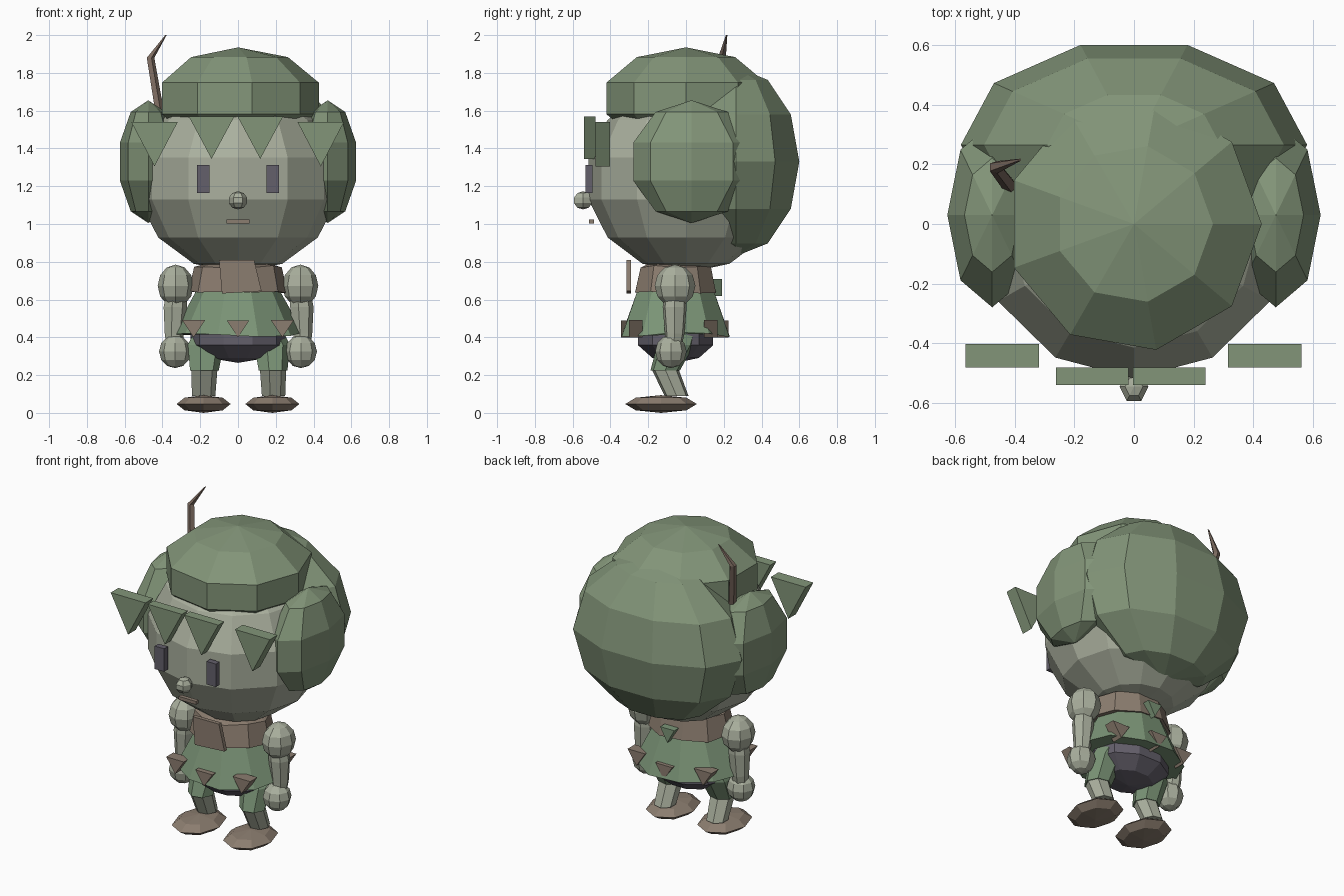
import bpy, bmesh, math, random
from mathutils import Vector

if "Cube" in bpy.data.objects:
    bpy.data.objects.remove(bpy.data.objects["Cube"])

random.seed(4)


def material(name, rgb):
    m = bpy.data.materials.new(name)
    m.diffuse_color = (*rgb, 1)
    m.use_nodes = True
    m.node_tree.nodes["Principled BSDF"].inputs["Base Color"].default_value = m.diffuse_color
    return m


GREEN = material("leaf green", (0.225, 0.30, 0.19))
TUNIC = material("tunic green", (0.20, 0.30, 0.185))
SKIN = material("pale skin", (0.40, 0.43, 0.34))
BROWN = material("brown", (0.26, 0.205, 0.16))
TWIG = material("twig brown", (0.20, 0.145, 0.115))
DARK = material("dark grey purple", (0.125, 0.115, 0.145))


def loft(name, rings, mat):
    """Skin a list of point rings; a ring of one point is a pole, open ends are capped."""
    bm = bmesh.new()
    loops = [[bm.verts.new(p) for p in r] for r in rings]
    for a, b in zip(loops, loops[1:]):
        n = max(len(a), len(b))
        for i in range(n):
            j = (i + 1) % n
            if len(a) == 1:
                bm.faces.new((a[0], b[i], b[j]))
            elif len(b) == 1:
                bm.faces.new((a[i], a[j], b[0]))
            else:
                bm.faces.new((a[i], a[j], b[j], b[i]))
    for end in (loops[0], loops[-1]):
        if len(end) > 2:
            bm.faces.new(end)
    bmesh.ops.recalc_face_normals(bm, faces=bm.faces[:])
    me = bpy.data.meshes.new(name)
    bm.to_mesh(me)
    bm.free()
    me.materials.append(mat)
    ob = bpy.data.objects.new(name, me)
    bpy.context.collection.objects.link(ob)
    return ob


def circle(c, rx, ry, n, jitter=0):
    return [(c[0] + rx * math.cos(math.tau * i / n), c[1] + ry * math.sin(math.tau * i / n),
             c[2] + random.uniform(-jitter, jitter)) for i in range(n)]


def ball(name, c, r, seg, rings, mat):
    """Faceted ellipsoid with its poles on the z axis."""
    out = [[(c[0], c[1], c[2] - r[2])]]
    for k in range(1, rings):
        a = math.pi * k / rings
        out.append(circle((c[0], c[1], c[2] - r[2] * math.cos(a)),
                          r[0] * math.sin(a), r[1] * math.sin(a), seg))
    return loft(name, out + [[(c[0], c[1], c[2] + r[2])]], mat)


def tube(name, stops, seg, mat):
    """Tapered limb through horizontal rings given as (x, y, z, radius)."""
    return loft(name, [circle(s[:3], s[3], s[3], seg) for s in stops], mat)


def prism(name, outline, y0, y1, mat):
    """Extrude a front-facing (x, z) outline along y."""
    return loft(name, [[(x, y, z) for x, z in outline] for y in (y0, y1)], mat)


def box(name, x0, x1, z0, z1, y0, y1, mat):
    return prism(name, [(x0, z0), (x1, z0), (x1, z1), (x0, z1)], y0, y1, mat)


def spike(name, x, half, z_top, z_tip, y0, y1, mat):
    return prism(name, [(x - half, z_top), (x + half, z_top), (x, z_tip)], y0, y1, mat)


# Head, hair and cap
ball("head", (0, 0, 1.24), (0.54, 0.53, 0.5), 12, 7, SKIN)
ball("cap", (0, 0, 1.665), (0.45, 0.45, 0.27), 9, 5, GREEN)
ball("back_hair", (0, 0.265, 1.33), (0.58, 0.352, 0.5), 10, 6, GREEN)
tube("cap_twig", [(-0.41, 0.12, 1.55, 0.026), (-0.465, 0.19, 1.88, 0.022),
                  (-0.382, 0.215, 2.0, 0.004)], 5, TWIG)

# Fringe of triangular locks
for i, x in enumerate((-0.14, 0.118)):
    spike(f"inner_fringe_{i}", x, 0.121, 1.57, 1.345, -0.54, -0.48, GREEN)
for i, x in enumerate((-0.442, 0.438)):
    spike(f"outer_fringe_{i}", x, 0.123, 1.54, 1.305, -0.48, -0.402, GREEN)

# Face
ball("nose", (0, -0.545, 1.125), (0.051, 0.058, 0.048), 6, 5, SKIN)
box("mouth", -0.062, 0.062, 1.003, 1.024, -0.513, -0.487, BROWN)

# Torso
ball("shorts_seat", (0, -0.055, 0.40), (0.265, 0.22, 0.135), 10, 5, DARK)
loft("tunic", [circle((0, -0.055, 0.415), 0.345, 0.3, 10, 0.014),
               circle((0, -0.055, 0.64), 0.225, 0.215, 10),
               circle((0, -0.055, 0.76), 0.2, 0.18, 10)], TUNIC)
loft("scarf", [circle((0, -0.055, 0.64), 0.262, 0.225, 10, 0.008),
               circle((0, -0.055, 0.775), 0.232, 0.195, 10, 0.006),
               circle((0, -0.055, 0.79), 0.17, 0.15, 10)], BROWN)
prism("scarf_end", [(-0.085, 0.632), (0.125, 0.645), (0.085, 0.81), (-0.1, 0.808)],
      -0.315, -0.29, BROWN)
spike("back_tunic_leaf", 0, 0.05, 0.71, 0.62, 0.12, 0.19, TUNIC)

# Triangular hem patches
spike("hem_patch_front", 0, 0.06, 0.49, 0.40, -0.345, -0.27, BROWN)
spike("hem_patch_back", 0, 0.06, 0.49, 0.40, 0.12, 0.225, BROWN)

# Mirrored parts
for side, s in (("right", -1), ("left", 1)):
    ball(f"{side}_hair_bun", (s * 0.475, 0.03, 1.33), (0.158, 0.325, 0.325), 8, 5, GREEN)
    box(f"{side}_eye", s * 0.183 - 0.033, s * 0.183 + 0.033, 1.165, 1.312, -0.533, -0.495, DARK)
    for tag, y in (("front", -0.265), ("back", 0.13)):
        spike(f"{side}_hem_patch_{tag}", s * 0.235, 0.062, 0.493, 0.40,
              y - 0.036, y + 0.036, BROWN)
    # Arms
    ball(f"{side}_shoulder", (s * 0.33, -0.058, 0.673), (0.095, 0.108, 0.112), 8, 6, SKIN)
    tube(f"{side}_forearm", [(s * 0.34, -0.065, 0.36, 0.045), (s * 0.34, -0.06, 0.42, 0.053),
                             (s * 0.335, -0.06, 0.56, 0.065),
                             (s * 0.33, -0.06, 0.61, 0.06)], 7, SKIN)
    ball(f"{side}_hand", (s * 0.333, -0.08, 0.325), (0.085, 0.083, 0.088), 8, 6, SKIN)
    # Legs and shoes
    tube(f"{side}_trouser_leg", [(s * 0.182, -0.11, 0.225, 0.08),
                                 (s * 0.175, -0.055, 0.36, 0.1),
                                 (s * 0.15, -0.03, 0.43, 0.09)], 7, TUNIC)
    tube(f"{side}_shin", [(s * 0.185, -0.05, 0.09, 0.065),
                          (s * 0.182, -0.11, 0.23, 0.073)], 7, SKIN)
    ball(f"{side}_shoe", (s * 0.182, -0.132, 0.047), (0.143, 0.19, 0.047), 8, 4, BROWN)
